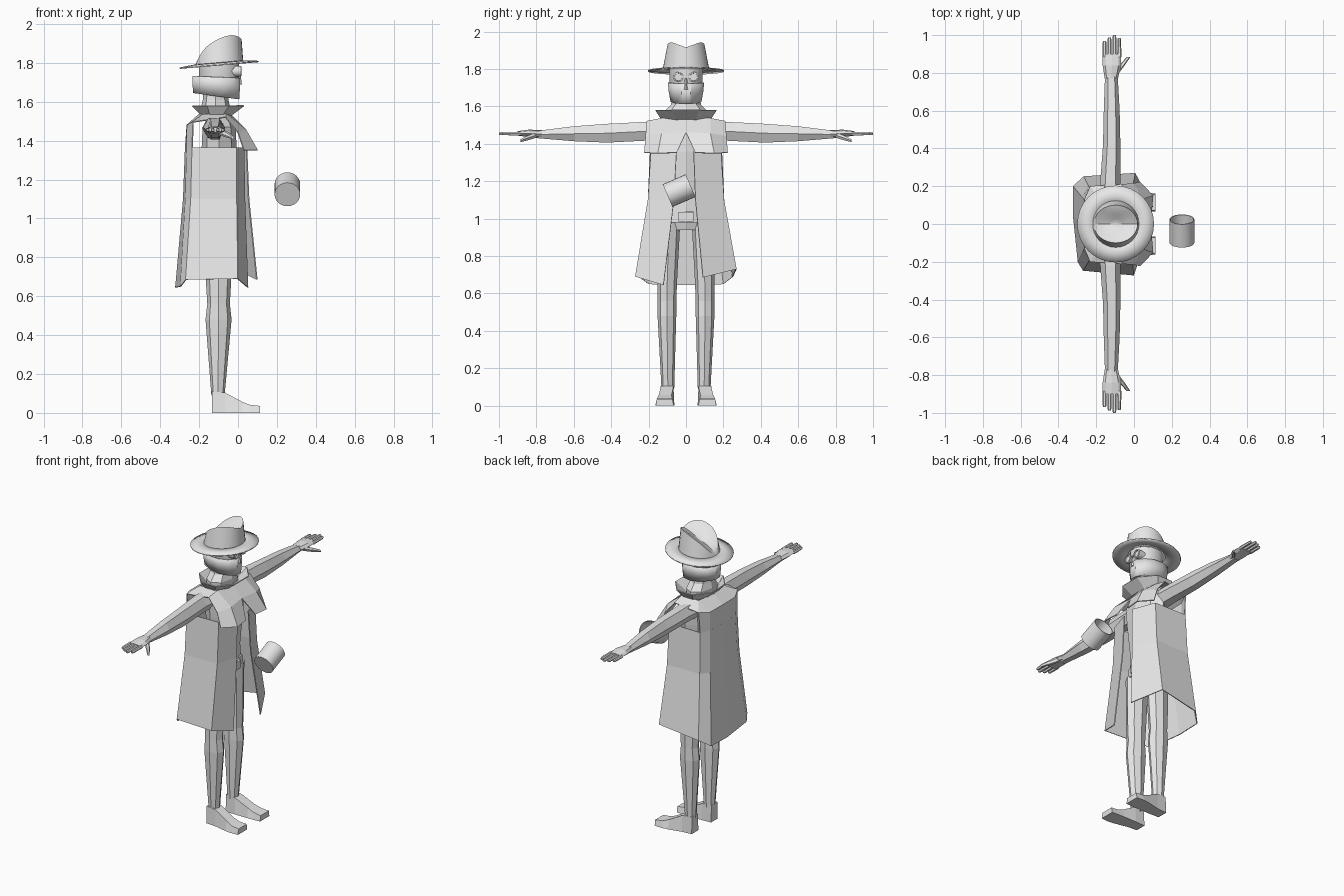
import bpy, bmesh
from math import cos, sin, tau, pi
from mathutils import Vector, Matrix

cube = bpy.data.objects.get("Cube")
if cube:
    bpy.data.objects.remove(cube)

grey = bpy.data.materials.new("light_grey")
grey.use_nodes = True
grey.diffuse_color = (0.8, 0.8, 0.8, 1)
grey.node_tree.nodes["Principled BSDF"].inputs["Base Color"].default_value = grey.diffuse_color

CX = -0.097  # body axis


def build(name, verts, faces, thick=0, smooth=False):
    bm = bmesh.new()
    vs = [bm.verts.new(v) for v in verts]
    for f in faces:
        bm.faces.new([vs[i] for i in f])
    bmesh.ops.recalc_face_normals(bm, faces=bm.faces)
    me = bpy.data.meshes.new(name)
    bm.to_mesh(me)
    bm.free()
    me.materials.append(grey)
    ob = bpy.data.objects.new(name, me)
    bpy.context.collection.objects.link(ob)
    if thick:
        mod = ob.modifiers.new("Thickness", 'SOLIDIFY')
        mod.thickness = thick
        mod.offset = 0
    if smooth:
        bpy.ops.object.select_all(action='DESELECT')
        ob.select_set(True)
        bpy.context.view_layer.objects.active = ob
        bpy.ops.object.shade_smooth_by_angle(angle=0.6)
    return ob


def loft(name, rings, closed=True, caps=(True, True), **kw):
    n = len(rings[0])
    verts = [p for r in rings for p in r]
    faces = []
    for k in range(len(rings) - 1):
        for i in range(n if closed else n - 1):
            j = (i + 1) % n
            faces.append((k * n + i, k * n + j, k * n + n + j, k * n + n + i))
    if closed and caps[0]:
        faces.append(tuple(range(n)))
    if closed and caps[1]:
        faces.append(tuple(range(len(verts) - n, len(verts))))
    return build(name, verts, faces, **kw)


def ring_z(z, x, y, rx, ry, n=8, phase=0, slope=0):
    pts = []
    for i in range(n):
        a = tau * (i + phase) / n
        px = x + rx * cos(a)
        pts.append((px, y + ry * sin(a), z + slope * (px - CX)))
    return pts


def ring_y(y, x, z, rx, rz, n=6):
    return [(x + rx * cos(tau * i / n), y, z + rz * sin(tau * i / n)) for i in range(n)]


def box(name, x0, x1, y0, y1, z0, z1):
    rect = lambda z: [(x0, y0, z), (x1, y0, z), (x1, y1, z), (x0, y1, z)]
    return loft(name, [rect(z0), rect(z1)])


# Legs, feet, arms and hands, one pass per side
for side, s in (("left", 1), ("right", -1)):
    loft(side + "_leg", [ring_z(z, x, s * y, rx, ry) for z, x, y, rx, ry in (
        (0.09, -0.103, 0.097, 0.034, 0.034), (0.48, -0.1, 0.102, 0.067, 0.05),
        (0.56, -0.1, 0.102, 0.058, 0.05), (0.68, -0.1, 0.1, 0.065, 0.053),
        (0.99, -0.1, 0.09, 0.075, 0.06))])

    loft(side + "_foot", [[(x, s * a, 0), (x, s * b, 0), (x, s * (b - t), h), (x, s * (a + t), h)]
                          for x, a, b, t, h in (
        (-0.135, 0.065, 0.135, 0.005, 0.11), (-0.068, 0.062, 0.14, 0.005, 0.105),
        (0.02, 0.062, 0.16, 0.015, 0.058), (0.06, 0.063, 0.165, 0.012, 0.042),
        (0.113, 0.066, 0.162, 0.006, 0.036))])

    loft(side + "_arm", [ring_y(s * y, x, z, rx, rz) for y, x, z, rx, rz in (
        (0.12, -0.125, 1.465, 0.06, 0.058), (0.22, -0.125, 1.467, 0.054, 0.058),
        (0.42, -0.118, 1.457, 0.046, 0.058), (0.6, -0.118, 1.454, 0.042, 0.046),
        (0.8, -0.12, 1.45, 0.033, 0.022))])

    loft(side + "_palm", [ring_y(s * y, x, z, rx, rz, 8) for y, x, z, rx, rz in (
        (0.77, -0.12, 1.452, 0.035, 0.022), (0.84, -0.117, 1.456, 0.049, 0.02),
        (0.9, -0.117, 1.456, 0.049, 0.012))])

    for i, tip in enumerate((0.97, 0.988, 1.0, 0.985)):
        x = -0.156 + 0.026 * i
        loft(side + "_finger", [ring_y(s * y, x, 1.455, r, r)
                                for y, r in ((0.885, 0.011), (tip - 0.01, 0.01), (tip, 0.007))])

    loft(side + "_thumb", [ring_y(s * y, x, z, r, r) for y, x, z, r in (
        (0.8, -0.095, 1.447, 0.016), (0.845, -0.06, 1.432, 0.015), (0.885, -0.028, 1.417, 0.009))])

# Torso, belt and neck
loft("torso", [ring_z(z, CX, 0, rx, ry) for z, rx, ry in (
    (0.94, 0.06, 0.1), (1.0, 0.078, 0.13), (1.12, 0.075, 0.12),
    (1.36, 0.09, 0.15), (1.47, 0.085, 0.16), (1.52, 0.06, 0.11))])
loft("belt", [ring_z(z, CX, 0, 0.085, 0.137) for z in (0.98, 1.04)])
box("belt_buckle", -0.03, -0.005, -0.04, 0.04, 0.985, 1.035)
loft("scarf", [ring_z(z, -0.115, 0, rx, ry) for z, rx, ry in (
    (1.5, 0.07, 0.12), (1.57, 0.075, 0.12), (1.61, 0.066, 0.08), (1.68, 0.06, 0.07))])

# Flared collar around the neck
loft("coat_collar", [ring_z(1.525, -0.113, 0, 0.075, 0.135, phase=0.5),
                     ring_z(1.58, -0.102, 0, 0.143, 0.175, phase=0.5)],
     caps=(False, False), thick=0.006)

# Long coat skirt, open at the front
top = [(0.045, 0.04), (-0.01, 0.185), (-0.235, 0.19), (-0.262, 0.13), (-0.27, 0),
       (-0.262, -0.13), (-0.235, -0.19), (-0.01, -0.185), (0.03, -0.05)]
hem = [(0.098, 0.09, 0.685), (0.005, 0.268, 0.73), (-0.265, 0.25, 0.69), (-0.32, 0.2, 0.65),
       (-0.32, 0.04, 0.645), (-0.295, -0.2, 0.65), (-0.268, -0.245, 0.685),
       (-0.003, -0.27, 0.69), (0.05, -0.12, 0.645)]
coat_top = [Vector((x, y, 1.365)) for x, y in top]
coat_hem = [Vector(p) for p in hem]
coat_mid = []
for a, b in zip(coat_top, coat_hem):
    p = a.lerp(b, 0.2)
    p.z = 1.1
    coat_mid.append(p)
loft("coat_skirt", [coat_top, coat_mid, coat_hem], closed=False, thick=0.006)

# Shoulder yoke with short front cape and upper back
half = [(-0.04, 0, 1.535), (-0.06, 0.13, 1.535), (-0.18, 0.13, 1.535), (-0.2, 0, 1.535),
        (-0.065, 0.21, 1.52), (-0.23, 0.2, 1.495), (-0.262, 0, 1.48),
        (0.025, 0, 1.46), (0.04, 0.13, 1.455), (0.0, 0.215, 1.44),
        (0.09, 0.05, 1.352), (0.1, 0.15, 1.35), (0.03, 0.222, 1.352),
        (-0.235, 0.19, 1.36), (-0.262, 0.13, 1.36), (-0.27, 0, 1.36), (-0.26, 0.13, 1.48)]
patches = [(0, 7, 8, 1), (1, 8, 9, 4), (7, 10, 11, 8), (8, 11, 12, 9), (1, 4, 5, 2),
           (2, 5, 16), (2, 16, 6, 3), (5, 13, 14, 16), (16, 14, 15, 6)]
yoke = build("coat_shoulder_cape", half, patches)
mirror = yoke.modifiers.new("Mirror", 'MIRROR')
mirror.use_axis = (False, True, False)
shell = yoke.modifiers.new("Thickness", 'SOLIDIFY')
shell.thickness = 0.006
shell.offset = 0

# Head and lower face mask
loft("head", [ring_z(z, CX, 0, rx, ry, 12, 0.5) for z, rx, ry in (
    (1.66, 0.09, 0.075), (1.73, 0.106, 0.09), (1.81, 0.106, 0.092))], smooth=True)
loft("face_mask", [ring_z(z, -0.112, 0, rx, ry, 12, 0.5, k) for z, rx, ry, k in (
    (1.627, 0.12, 0.083, -0.14), (1.68, 0.124, 0.093, -0.08), (1.727, 0.125, 0.098, -0.04))],
     caps=(False, False), thick=0.005, smooth=True)
loft("nose", [[(0.0, -w, z), (d, 0, z), (0.0, w, z)] for z, w, d in (
    (1.69, 0.022, 0.02), (1.75, 0.01, 0.012))])

# Goggles
for side, s in (("left", 1), ("right", -1)):
    def eye_ring(x, r):
        return [(x, s * 0.041 + r * cos(tau * i / 16), 1.757 + r * sin(tau * i / 16)) for i in range(16)]
    loft(side + "_goggle", [eye_ring(-0.03, 0.028), eye_ring(0.016, 0.028),
                            eye_ring(0.018, 0.021), eye_ring(0.01, 0.02)], smooth=True)
box("goggle_bridge", 0.0, 0.012, -0.018, 0.018, 1.756, 1.764)

# Hat: tilted brim and pinched crown
TILT = 0.085
loft("hat_brim", [ring_z(z, CX, 0, r, r, 32, 0, TILT) for z, r in (
    (1.8, 0.11), (1.796, 0.155), (1.79, 0.203))], caps=(False, False), thick=0.007, smooth=True)


def crown_top(rho):
    pts = []
    for i in range(32):
        a = tau * i / 32
        x, y = CX + 0.116 * rho * cos(a), 0.1 * rho * sin(a)
        z = 1.945 - 0.1 * (max(0, 0.01 - x) / 0.21) ** 2.4
        z -= 0.03 * max(0, 1 - abs(y) / 0.08) + 0.035 * (1 - rho)
        pts.append((x, y, z))
    return pts


loft("hat_crown", [ring_z(1.795, CX, 0, 0.124, 0.125, 32, 0, TILT)]
     + [crown_top(r) for r in (1, 0.8, 0.55, 0.3, 0.08)], caps=(False, True), smooth=True)

# Floating cup, tilted and open at its upper end
cup = loft("cup", [ring_z(z, 0, 0, r, r, 24) for z, r in (
    (-0.067, 0.066), (0.067, 0.066), (0.067, 0.061), (-0.058, 0.061))], smooth=True)
axis = Vector((0, 0.123, 0.053))
cup.matrix_world = Matrix.Translation((0.254, -0.037, 1.15)) @ axis.to_track_quat('Z', 'X').to_matrix().to_4x4()
